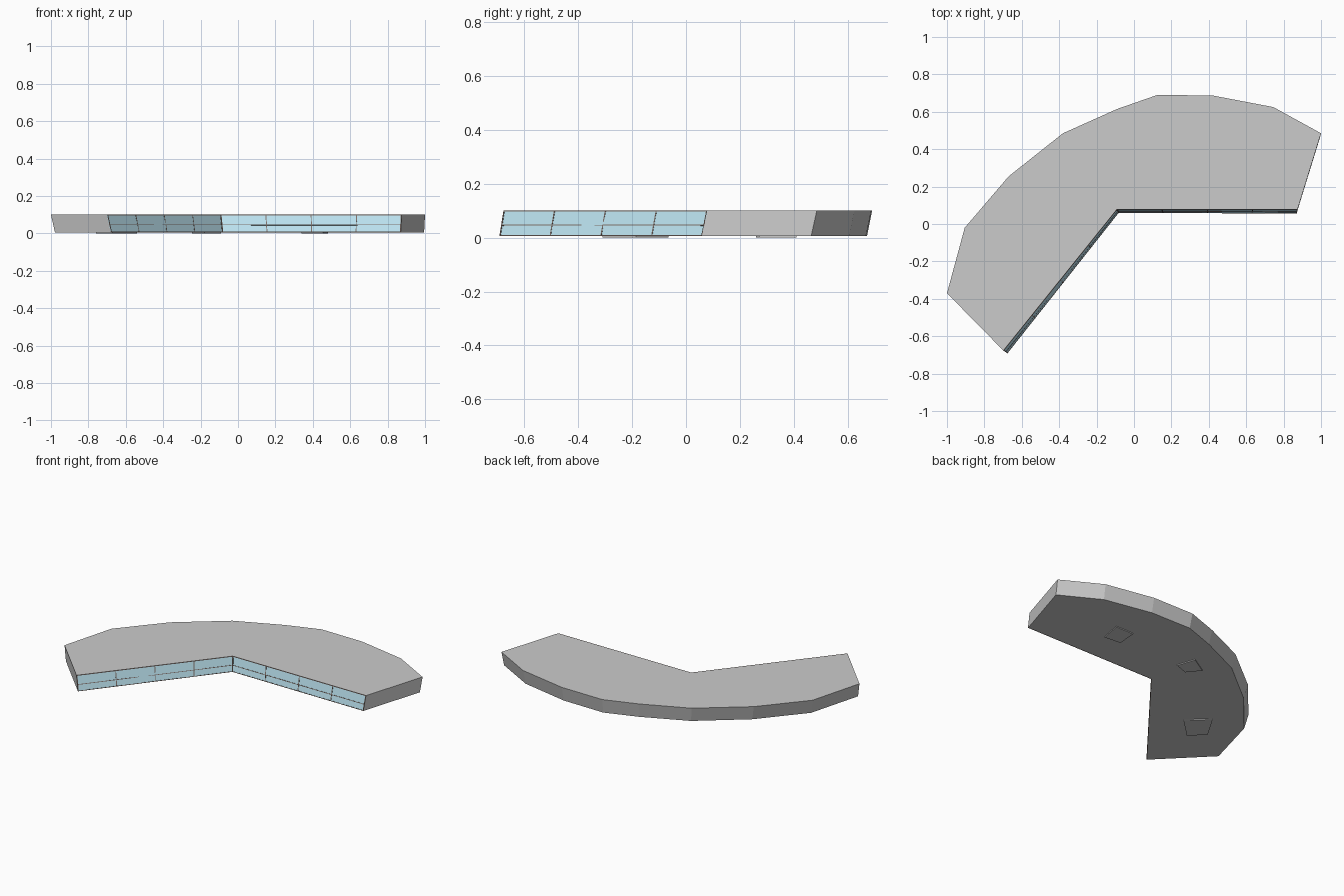
import bpy, bmesh
from mathutils import Vector

if "Cube" in bpy.data.objects:
    bpy.data.objects.remove(bpy.data.objects["Cube"])

Z0, Z1 = 0.006, 0.1


def material(name, rgb):
    m = bpy.data.materials.new(name)
    m.diffuse_color = (*rgb, 1)
    m.use_nodes = True
    m.node_tree.nodes["Principled BSDF"].inputs["Base Color"].default_value = m.diffuse_color
    return m


def make_object(name, bm, mat=None):
    bmesh.ops.recalc_face_normals(bm, faces=bm.faces)
    me = bpy.data.meshes.new(name)
    bm.to_mesh(me)
    bm.free()
    ob = bpy.data.objects.new(name, me)
    bpy.context.collection.objects.link(ob)
    if mat:
        me.materials.append(mat)
    return ob


def loft(bm, low, high):
    """Closed prism between two matching outlines."""
    a = [bm.verts.new(p) for p in low]
    b = [bm.verts.new(p) for p in high]
    bm.faces.new(a)
    bm.faces.new(b)
    for i in range(len(a)):
        j = (i + 1) % len(a)
        bm.faces.new((a[i], a[j], b[j], b[i]))


# Bent body: the floor outline is shifted forward so all walls lean
outline = [(-0.70, -0.675), (-0.093, 0.08), (0.875, 0.08), (1.0, 0.485),
           (0.745, 0.625), (0.42, 0.687), (0.125, 0.69), (-0.09, 0.615),
           (-0.38, 0.485), (-0.67, 0.255), (-0.905, -0.02), (-1.0, -0.37)]


def floor_point(p):
    t = min(1, max(0, (p[0] + 0.7) / 1.4))
    dx = 0.021 * (1 - t) - 0.005 * t
    dy = -0.015 * (1 - t) - 0.021 * t
    return Vector((p[0] + dx, p[1] + dy, Z0))


roof = [Vector((*p, Z1)) for p in outline]
floor = [floor_point(p) for p in outline]
bm = bmesh.new()
loft(bm, floor, roof)
make_object("curved_body", bm)

# Glazed front walls with a grid of thin bars
glass = material("glass_blue", (0.53, 0.81, 0.92))
brown = material("frame_brown", (0.22, 0.17, 0.15))


def wall_box(bm, i, t0, t1, h0, h1, out):
    a, b, c, d = floor[i], floor[i + 1], roof[i + 1], roof[i]
    n = (b - a).cross(d - a).normalized()
    pts = [a.lerp(b, t).lerp(d.lerp(c, t), h)
           for t, h in ((t0, h0), (t1, h0), (t1, h1), (t0, h1))]
    loft(bm, [p - n * 0.002 for p in pts], [p + n * out for p in pts])


for i, side in ((0, "left"), (1, "right")):
    bm = bmesh.new()
    wall_box(bm, i, 0, 1, 0.01, 0.99, 0.0015)
    make_object(side + "_glass", bm, glass)

    bm = bmesh.new()
    w = 0.0025
    for k in range(5):
        t = min(1 - w, max(w, k / 4))
        wall_box(bm, i, t - w, t + w, 0, 1, 0.003)
    for h in (0.02, 0.42, 0.98):
        wall_box(bm, i, 0, 1, h - 0.02, h + 0.02, 0.003)
    make_object(side + "_window_frame", bm, brown)

# Thin pads under the floor
pads = {"left_pad": [(-0.67, -0.31), (-0.54, -0.185), (-0.665, -0.065), (-0.76, -0.225)],
        "middle_pad": [(-0.18, 0.26), (-0.09, 0.29), (-0.13, 0.41), (-0.245, 0.34)],
        "right_pad": [(0.34, 0.28), (0.455, 0.27), (0.48, 0.41), (0.35, 0.41)]}
for name, pts in pads.items():
    bm = bmesh.new()
    loft(bm, [(x, y, 0) for x, y in pts], [(x, y, Z0 + 0.001) for x, y in pts])
    make_object(name, bm)
